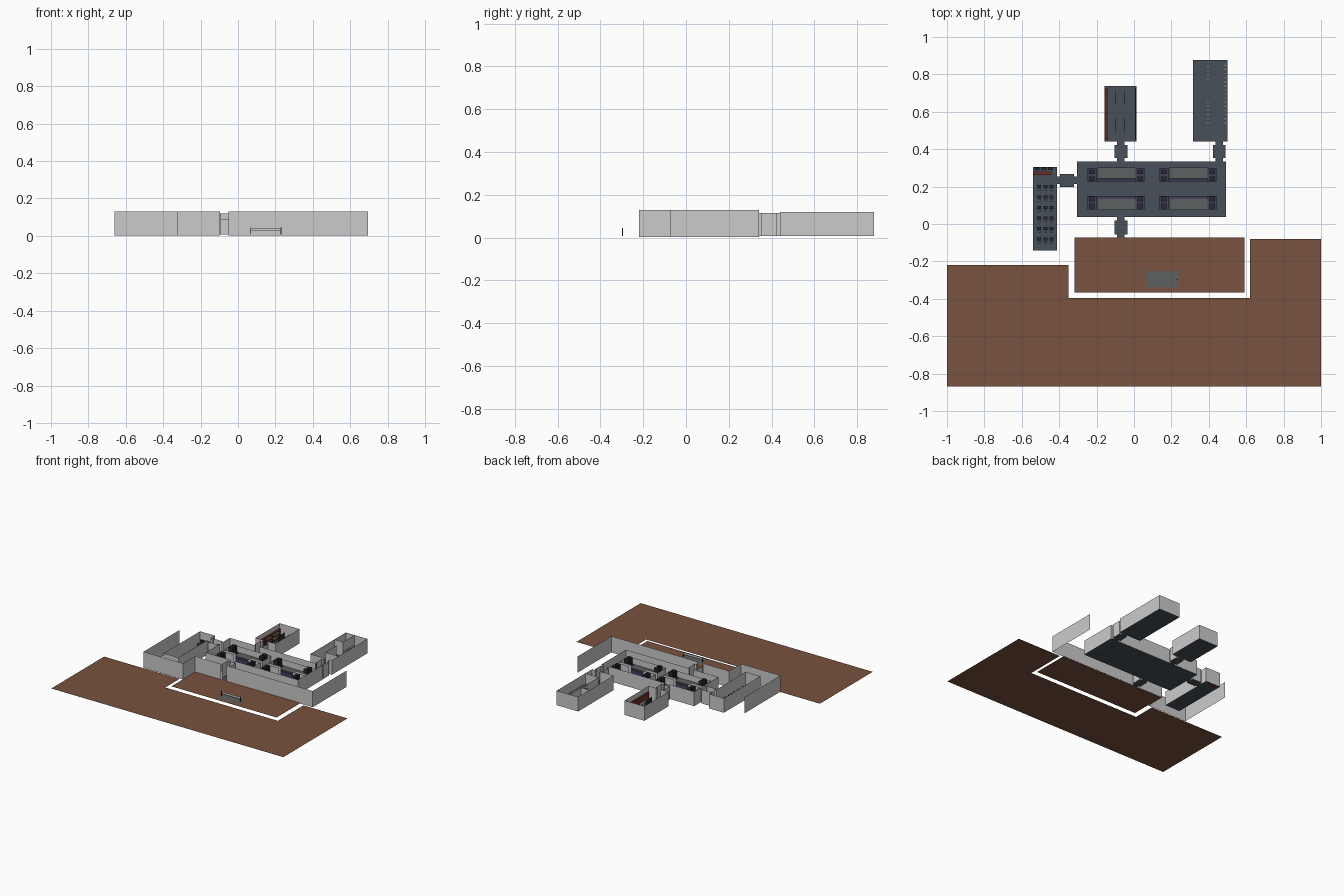
import bpy, bmesh

if "Cube" in bpy.data.objects:
    bpy.data.objects.remove(bpy.data.objects["Cube"])

FLOOR, TOP = 0.007, 0.12


def material(name, rgb):
    m = bpy.data.materials.new(name)
    m.diffuse_color = (*rgb, 1)
    m.use_nodes = True
    m.node_tree.nodes["Principled BSDF"].inputs["Base Color"].default_value = m.diffuse_color
    return m


EARTH = material("earth", (0.19, 0.085, 0.05))
SLATE = material("slate_floor", (0.065, 0.08, 0.10))
COURT = material("court_grey", (0.11, 0.12, 0.12))
DARK = material("dark", (0.022, 0.024, 0.035))
PURPLE = material("purple", (0.06, 0.05, 0.11))
BLUE = material("blue", (0.09, 0.12, 0.20))
RED = material("red", (0.16, 0.03, 0.02))
PALE = material("pale", (0.55, 0.55, 0.50))


def finish(name, bm, mat=None):
    me = bpy.data.meshes.new(name)
    bm.to_mesh(me)
    bm.free()
    ob = bpy.data.objects.new(name, me)
    bpy.context.collection.objects.link(ob)
    if mat:
        me.materials.append(mat)
    return ob


def flat(name, pts, z, mat):
    bm = bmesh.new()
    bm.faces.new([bm.verts.new((x, y, z)) for x, y in pts])
    return finish(name, bm, mat)


def rect(name, x0, x1, y0, y1, z, mat):
    return flat(name, [(x0, y0), (x1, y0), (x1, y1), (x0, y1)], z, mat)


def boxes(name, specs, mat=None):
    # each spec: x0, x1, y0, y1, z0, z1
    bm = bmesh.new()
    for x0, x1, y0, y1, z0, z1 in specs:
        vs = bmesh.ops.create_cube(bm, size=1)["verts"]
        for v in vs:
            v.co = ((x0 + x1) / 2 + v.co.x * (x1 - x0),
                    (y0 + y1) / 2 + v.co.y * (y1 - y0),
                    (z0 + z1) / 2 + v.co.z * (z1 - z0))
    return finish(name, bm, mat)


def walls(name, paths, z0=FLOOR, z1=TOP):
    # thin sheet walls raised along plan polylines
    bm = bmesh.new()
    for path in paths:
        low = [bm.verts.new((x, y, z0)) for x, y in path]
        high = [bm.verts.new((x, y, z1)) for x, y in path]
        for i in range(len(path) - 1):
            bm.faces.new((low[i], low[i + 1], high[i + 1], high[i]))
    return finish(name, bm)


# Grounds
flat("outer_ground", [(-1, -0.87), (1, -0.87), (1, -0.08), (0.62, -0.08), (0.62, -0.395),
                      (-0.35, -0.395), (-0.35, -0.22), (-1, -0.22)], 0.0, EARTH)
rect("yard_ground", -0.317, 0.59, -0.367, -0.072, FLOOR, EARTH)

# Perimeter wall with the entrance gap
walls("perimeter_wall", [
    [(-0.66, 0.22), (-0.66, -0.22), (-0.32, -0.22), (-0.32, -0.073), (-0.095, -0.073)],
    [(-0.05, -0.073), (0.695, -0.073), (0.695, 0.34)]], 0.003, 0.129)

# Ball court with posts and net
rect("court", 0.06, 0.235, -0.34, -0.25, FLOOR + 0.002, COURT)
boxes("net_posts", [(x - 0.002, x + 0.002, -0.299, -0.295, FLOOR, 0.045) for x in (0.066, 0.23)], DARK)
walls("net", [[(0.066, -0.297), (0.23, -0.297)]], 0.026, 0.043)

# Rooms: floor plus walls with door gaps
rect("hall_floor", -0.305, 0.492, 0.037, 0.335, FLOOR, SLATE)
walls("hall_walls", [
    [(-0.05, 0.037), (0.492, 0.037), (0.492, 0.335), (0.477, 0.335)],
    [(0.435, 0.335), (-0.05, 0.335)],
    [(-0.09, 0.335), (-0.305, 0.335), (-0.305, 0.253)],
    [(-0.305, 0.213), (-0.305, 0.037), (-0.09, 0.037)]])
rect("store_floor", -0.157, 0.013, 0.44, 0.737, FLOOR, SLATE)
walls("store_walls", [[(-0.09, 0.44), (-0.157, 0.44), (-0.157, 0.737), (0.013, 0.737),
                       (0.013, 0.44), (-0.05, 0.44)]])
rect("wash_floor", 0.315, 0.5, 0.44, 0.878, FLOOR, SLATE)
walls("wash_walls", [[(0.435, 0.44), (0.315, 0.44), (0.315, 0.878), (0.5, 0.878),
                      (0.5, 0.525), (0.5, 0.44), (0.477, 0.44)]])
walls("wash_partitions", [[(0.385, 0.525), (0.5, 0.525)], [(0.315, 0.737), (0.39, 0.737), (0.39, 0.878)],
                          [(0.385, 0.525), (0.385, 0.66)]])
rect("class_floor", -0.54, -0.413, -0.143, 0.305, FLOOR, SLATE)
walls("class_walls", [[(-0.413, 0.253), (-0.413, 0.305), (-0.54, 0.305), (-0.54, -0.143),
                       (-0.413, -0.143), (-0.413, 0.213)]])


# Connecting passages: wide middle with narrow necks at both ends
def passage(name, along, centre, a, b):
    w, n, e = 0.034, 0.02, 0.017
    side = [(a, n), (a + e, n), (a + e, w), (b - e, w), (b - e, n), (b, n)]

    def place(t, s):
        return (centre + s, t) if along == "y" else (t, centre + s)

    left = [place(t, s) for t, s in side]
    right = [place(t, -s) for t, s in side]
    flat(name + "_floor", left + right[::-1], FLOOR, SLATE)
    walls(name + "_walls", [left, right], FLOOR, 0.115)


passage("entrance_passage", "y", -0.07, -0.073, 0.037)
passage("store_passage", "y", -0.07, 0.335, 0.44)
passage("wash_passage", "y", 0.456, 0.335, 0.44)
passage("class_passage", "x", 0.233, -0.413, -0.305)


# Hall work bays: four, mirrored about the aisle
def bay(name, cx, cy, s):
    def b(x0, x1, y0, y1, z0, z1):
        ya, yb = sorted((cy + s * y0, cy + s * y1))
        return (cx + x0, cx + x1, ya, yb, z0, z1)

    hw, hd = 0.166, 0.053
    boxes(name + "_table", [b(-0.103, 0.103, -0.012, 0.047, 0.035, 0.045)], COURT)
    boxes(name + "_bench", [b(-0.14, 0.14, -0.028, -0.013, FLOOR, 0.04)], PURPLE)
    boxes(name + "_side_desks", [b(k * 0.128 - 0.024, k * 0.128 + 0.024, -0.03, 0.043, FLOOR, 0.05)
                                 for k in (-1, 1)], PURPLE)
    boxes(name + "_cabinets", [b(k * 0.13 - 0.015, k * 0.13 + 0.015, y, y + 0.025, 0.05, 0.105)
                               for k in (-1, 1) for y in (-0.025, 0.012)], DARK)
    # low screen round the bay, open in the middle of the aisle side
    walls(name + "_screen", [[(cx - 0.06, cy - s * hd), (cx - hw, cy - s * hd), (cx - hw, cy + s * hd),
                              (cx + hw, cy + s * hd), (cx + hw, cy - s * hd), (cx + 0.06, cy - s * hd)]],
          FLOOR, 0.09)


for i, cx in enumerate((-0.096, 0.289)):
    bay(f"back_bay_{i}", cx, 0.254, 1)
    bay(f"front_bay_{i}", cx, 0.121, -1)

# Store: red racks along the sides and dark dividers
boxes("store_racks", [(-0.154, -0.142, 0.45, 0.727, z, z + 0.012) for z in (0.012, 0.042, 0.072)]
      + [(0.005, 0.011, 0.45, 0.727, 0.03, 0.08)], RED)
boxes("store_rack_ends", [(-0.154, -0.142, y, y + 0.005, FLOOR, 0.084)
                          for y in (0.45, 0.54, 0.63, 0.722)], DARK)
boxes("store_dividers", [(x - 0.002, x + 0.002, y, y + 0.075, FLOOR, 0.07)
                         for x in (-0.1, -0.05) for y in (0.49, 0.64)], DARK)

# Wash room: rows of small pale basins
rows = [(0.395, 0.535, 6), (0.395, 0.748, 6), (0.486, 0.535, 15)]
boxes("basins", [(x - 0.006, x + 0.006, y + k * 0.022, y + k * 0.022 + 0.012, 0.035, 0.047)
                 for x, y, n in rows for k in range(n)], PALE)

# Classroom: front counter and rows of desks with chairs
boxes("counter", [(-0.535, -0.44, 0.262, 0.282, FLOOR, 0.04)], RED)
boxes("front_cabinets", [(x, x + 0.026, 0.29, 0.302, FLOOR, 0.06) for x in (-0.53, -0.495, -0.46)], DARK)
seats = [(x, 0.2 - k * 0.056) for x in (-0.507, -0.473, -0.442) for k in range(6)]
boxes("desks", [(x - 0.011, x + 0.011, y - 0.008, y + 0.008, 0.03, 0.036) for x, y in seats], DARK)
boxes("desk_legs", [(x + k - 0.001, x + k + 0.001, y - 0.007, y + 0.007, FLOOR, 0.03)
                    for x, y in seats for k in (-0.009, 0.009)], DARK)
boxes("chairs", [(x - 0.006, x + 0.006, y - 0.022, y - 0.01, 0.018, 0.022) for x, y in seats]
      + [(x - 0.006, x + 0.006, y - 0.024, y - 0.022, FLOOR, 0.04) for x, y in seats], BLUE)
